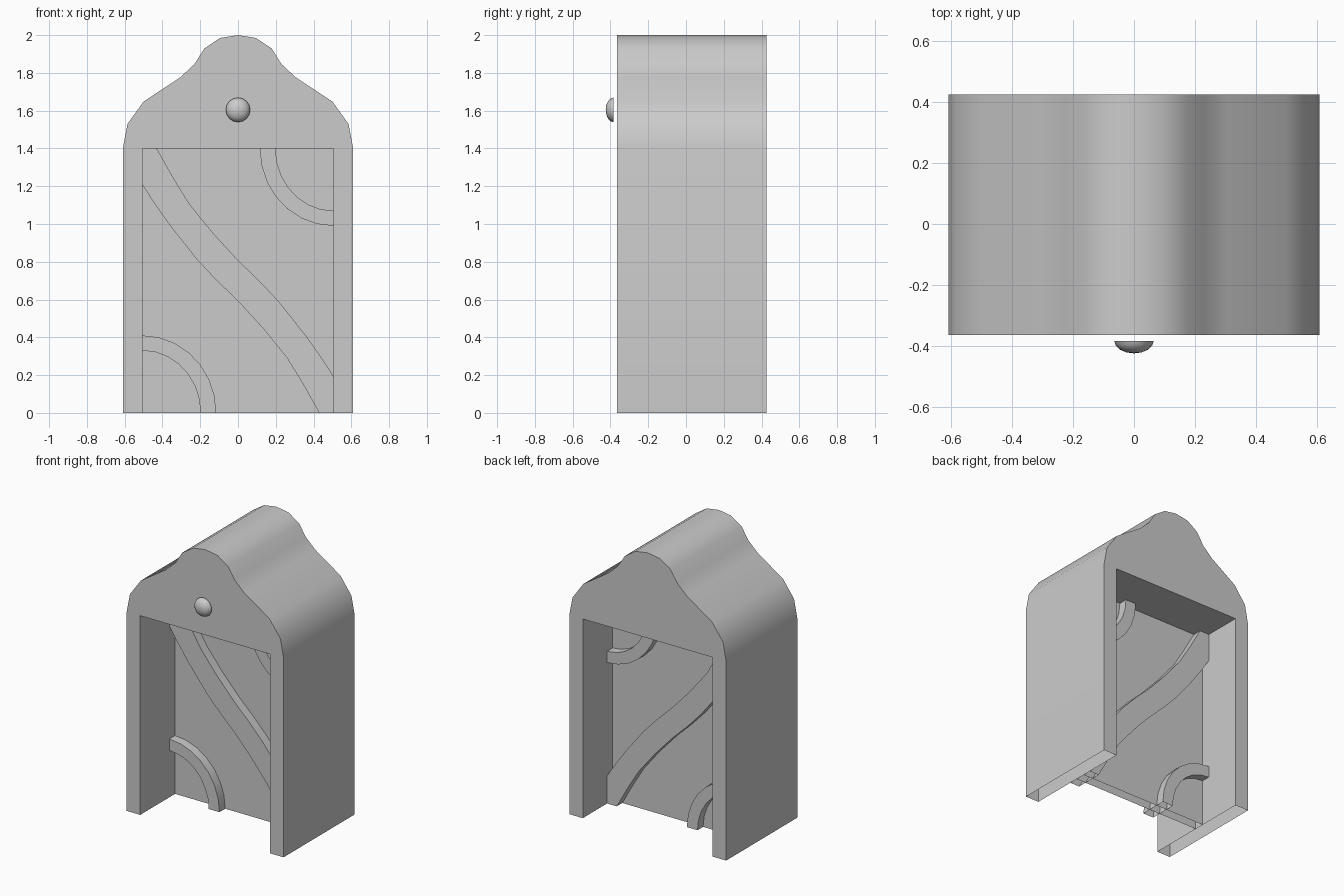
import bpy, bmesh
from math import sin, cos, pi, radians
from mathutils import Matrix

if "Cube" in bpy.data.objects:
    bpy.data.objects.remove(bpy.data.objects["Cube"])

W = 0.505      # half width of the opening
H = 1.4        # height of the opening


def finish(bm, name):
    mesh = bpy.data.meshes.new(name)
    bm.to_mesh(mesh)
    bm.free()
    ob = bpy.data.objects.new(name, mesh)
    bpy.context.collection.objects.link(ob)
    bpy.ops.object.select_all(action='DESELECT')
    ob.select_set(True)
    bpy.context.view_layer.objects.active = ob
    bpy.ops.object.shade_smooth_by_angle(angle=radians(32))
    return ob


def extrude_profile(name, pts, y0, y1, is_open):
    """Extrude an x-z outline along y, leaving hidden edge faces open."""
    bm = bmesh.new()
    a = [bm.verts.new((x, y0, z)) for x, z in pts]
    b = [bm.verts.new((x, y1, z)) for x, z in pts]
    bm.faces.new(a)
    bm.faces.new(b[::-1])
    n = len(pts)
    for i in range(n):
        j = (i + 1) % n
        if not is_open(pts[i], pts[j]):
            bm.faces.new((a[j], a[i], b[i], b[j]))
    # outlines run counter-clockwise seen from the front, so normals face out
    return finish(bm, name)


def on_floor(p, q):
    return p[1] == q[1] == 0


def on_border(p, q):
    return (p[1] == q[1] and p[1] in (0, H)) or (p[0] == q[0] and abs(p[0]) == W)


def turned(pts):
    """Half-turn about the centre of the opening."""
    return [(-x, H - z) for x, z in pts]


# Arched frame with a doorway through it, open under the legs
half = [(0.61, H), (0.585, 1.53), (0.5, 1.648), (0.305, 1.777), (0.23, 1.847),
        (0.178, 1.93), (0.095, 1.985)]
outline = ([(W, 0), (0.61, 0)] + half + [(0, 2.0)]
           + [(-x, z) for x, z in reversed(half)]
           + [(-0.61, 0), (-W, 0), (-W, H), (W, H)])
extrude_profile("frame", outline, -0.365, 0.425, on_floor)

# Thin panel filling the doorway
extrude_profile("panel", [(-W, 0), (W, 0), (W, H), (-W, H)], 0.022, 0.093, on_border)

# Raised wavy diagonal band, symmetric under a half-turn
upper = [(W, 0.0), (W, 0.195), (0.44, 0.295), (0.36, 0.408), (0.22, 0.585),
         (0.12, 0.692), (0, 0.808), (-0.135, 0.955), (-0.26, 1.11),
         (-0.34, 1.24), (-0.43, H)]
extrude_profile("wavy_band", upper + turned(upper), -0.042, 0.155, on_border)

# Raised quarter rings in two opposite corners
N = 7
angles = [i / N * pi / 2 for i in range(N + 1)]


def arc(rx, rz):
    pts = [(-W + rx * cos(t), rz * sin(t)) for t in angles]
    pts[0], pts[-1] = (-W + rx, 0), (-W, rz)
    return pts


ring = arc(0.39, 0.41) + arc(0.307, 0.33)[::-1]
extrude_profile("lower_ring", ring, -0.042, 0.155, on_border)
extrude_profile("upper_ring", turned(ring), -0.042, 0.155, on_border)

# Half-dome knob just in front of the gable
bm = bmesh.new()
bmesh.ops.create_uvsphere(bm, u_segments=16, v_segments=8, radius=1)
bmesh.ops.delete(bm, geom=[v for v in bm.verts if v.co.z < -0.01], context='VERTS')
bm.transform(Matrix.Translation((0, -0.384, 1.604))
             @ Matrix.Rotation(pi / 2, 4, 'X')
             @ Matrix.Diagonal((0.065, 0.065, 0.041, 1)))
finish(bm, "knob")
